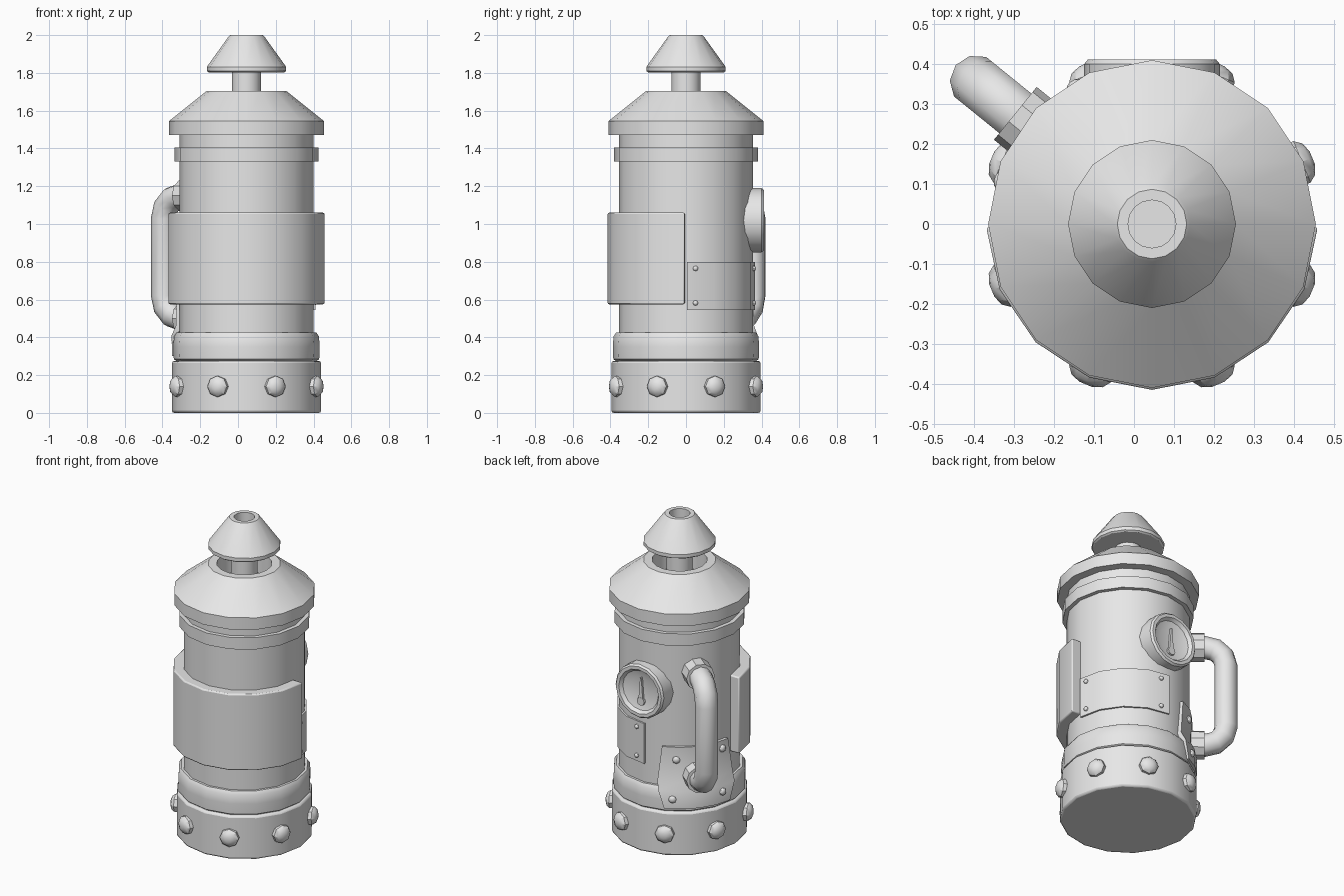
import bpy, bmesh, math
from math import sin, cos, radians, pi
from mathutils import Matrix, Vector

cube = bpy.data.objects.get("Cube")
if cube:
    bpy.data.objects.remove(cube)

AXIS = Vector((0.045, 0, 0))      # centre line of the boiler

metal = bpy.data.materials.new("plain_grey")
metal.use_nodes = True
GREY = (0.8, 0.8, 0.8, 1)
metal.diffuse_color = GREY
metal.node_tree.nodes["Principled BSDF"].inputs["Base Color"].default_value = GREY


def finish(name, bm, matrix=None, bevel=0, angle=35):
    bmesh.ops.recalc_face_normals(bm, faces=bm.faces)
    if matrix:
        bm.transform(matrix)
    mesh = bpy.data.meshes.new(name)
    bm.to_mesh(mesh)
    bm.free()
    mesh.materials.append(metal)
    obj = bpy.data.objects.new(name, mesh)
    bpy.context.collection.objects.link(obj)
    if bevel:
        mod = obj.modifiers.new("Bevel", 'BEVEL')
        mod.width, mod.segments = bevel, 2
        mod.limit_method, mod.angle_limit = 'ANGLE', radians(40)
    bpy.context.view_layer.objects.active = obj
    obj.select_set(True)
    bpy.ops.object.shade_smooth_by_angle(angle=radians(angle))
    obj.select_set(False)
    return obj


def lathe(name, profile, matrix=None, sides=16, bevel=0):
    """Revolve (radius, height) points about z and close both ends."""
    bm = bmesh.new()
    rings = [[bm.verts.new((r * cos(2 * pi * i / sides), r * sin(2 * pi * i / sides), z))
              for i in range(sides)] for r, z in profile]
    for a, b in zip(rings, rings[1:]):
        for i in range(sides):
            j = (i + 1) % sides
            bm.faces.new((a[i], a[j], b[j], b[i]))
    bm.faces.new(rings[0])
    bm.faces.new(rings[-1])
    return finish(name, bm, matrix or Matrix.Translation(AXIS), bevel)


def wrap(name, rows, steps, depth, bevel=0):
    """Curved slab round the boiler; rows are (height, radius, start, end)."""
    bm = bmesh.new()
    sheets = []
    for d in (0, depth):
        sheets.append([[bm.verts.new(((r - d) * cos(t), (r - d) * sin(t), z))
                        for t in (radians(a + (b - a) * i / steps) for i in range(steps + 1))]
                       for z, r, a, b in rows])
    for g in sheets:
        for lo, hi in zip(g, g[1:]):
            for i in range(steps):
                bm.faces.new((lo[i], lo[i + 1], hi[i + 1], hi[i]))
    out, inn = sheets

    def rim(g):
        return g[0] + [row[-1] for row in g[1:-1]] + g[-1][::-1] + [row[0] for row in g[-2:0:-1]]
    o, n = rim(out), rim(inn)
    for i in range(len(o)):
        j = (i + 1) % len(o)
        bm.faces.new((o[i], o[j], n[j], n[i]))
    return finish(name, bm, Matrix.Translation(AXIS), bevel)


def outward(angle, radius, z):
    """Frame whose local z points away from the boiler and local y points up."""
    t = radians(angle)
    n, up = Vector((cos(t), sin(t), 0)), Vector((0, 0, 1))
    m = Matrix((up.cross(n), up, n)).transposed().to_4x4()
    m.translation = AXIS + n * radius + up * z
    return m


def stud(name, angle, radius, z, size, height):
    lathe(name, [(size, -height), (size, height * 0.4), (size * 0.75, height * 0.8),
                 (size * 0.3, height)], outward(angle, radius, z), 8)


# Boiler body, bands and base
lathe("base", [(0.395, 0), (0.395, 0.275)], bevel=0.012)
lathe("lower_band", [(0.365, 0.27), (0.385, 0.285), (0.387, 0.35), (0.384, 0.405), (0.37, 0.425)])
lathe("body", [(0.355, 0.2), (0.355, 1.5)])
lathe("upper_band", [(0.38, 1.33), (0.38, 1.405)])

# Conical roof with an open collar, chimney and hood
lathe("roof", [(0.35, 1.47), (0.41, 1.47), (0.41, 1.545), (0.21, 1.705), (0.16, 1.705), (0.16, 1.58)])
lathe("chimney", [(0.077, 1.55), (0.077, 1.83)])
lathe("chimney_hood", [(0.2, 1.803), (0.21, 1.81), (0.21, 1.832), (0.095, 1.992), (0.087, 2.0),
                       (0.06, 2.0), (0.06, 1.92)])

# Curved plates on the body
wrap("front_panel", [(0.575, 0.415, 181, 359), (1.06, 0.415, 181, 359)], 8, 0.08, 0.008)
wrap("side_plate", [(0.545, 0.366, 1, 91), (0.8, 0.366, 1, 91)], 4, 0.03)
wrap("rear_patch", [(0.3, 0.397, 112, 172), (0.41, 0.397, 107, 178), (0.46, 0.374, 105, 180),
                    (0.68, 0.37, 109, 174)], 4, 0.03)

# Rivets
for k in range(8):
    stud("base_rivet", 22.5 + 45 * k, 0.388, 0.14, 0.056, 0.046)
for a in (8, 82):
    for z in (0.582, 0.765):
        stud("side_plate_rivet", a, 0.36, z, 0.014, 0.014)
for a, z, r in ((122, 0.6, 0.364), (167, 0.63, 0.364), (119, 0.36, 0.39), (164, 0.37, 0.39)):
    stud("rear_patch_rivet", a, r, z, 0.023, 0.02)

# Pressure gauge with a dished face and a pointer
lathe("gauge", [(0.17, -0.15), (0.17, -0.012), (0.16, 0), (0.14, 0), (0.125, -0.02), (0.08, -0.034)],
      outward(90, 0.412, 1.02))
lathe("gauge_pivot", [(0.026, -0.04), (0.026, -0.018)], outward(90, 0.412, 0.95), 8)
bm = bmesh.new()
face = bm.faces.new([bm.verts.new(p) for p in
                     ((-0.016, 0, -0.034), (0.016, 0, -0.034), (0.004, 0.15, -0.034), (-0.004, 0.15, -0.034))])
ext = bmesh.ops.extrude_face_region(bm, geom=[face])
bmesh.ops.translate(bm, vec=(0, 0, 0.014), verts=[v for v in ext["geom"] if isinstance(v, bmesh.types.BMVert)])
finish("gauge_pointer", bm, outward(90, 0.412, 0.95))

# Bent side pipe with collars
PIPE, TOP, LOW, REACH, BEND = 141, 1.15, 0.5, 0.565, 0.12
path = [(0.3, TOP)]
path += [(REACH - BEND + BEND * sin(t), TOP - BEND + BEND * cos(t)) for t in (i * pi / 6 for i in range(4))]
path += [(r, TOP + LOW - z) for r, z in reversed(path)]
bm = bmesh.new()
SIDES = 10
rings = []
for i, (r, z) in enumerate(path):
    before, after = path[max(i - 1, 0)], path[min(i + 1, len(path) - 1)]
    along = Vector((after[0] - before[0], 0, after[1] - before[1])).normalized()
    across = Vector((0, 1, 0)).cross(along)
    rings.append([bm.verts.new(Vector((r, 0, z)) + 0.067 * (across * cos(u) + Vector((0, 1, 0)) * sin(u)))
                  for u in (2 * pi * k / SIDES for k in range(SIDES))])
for a, b in zip(rings, rings[1:]):
    for k in range(SIDES):
        n = (k + 1) % SIDES
        bm.faces.new((a[k], a[n], b[n], b[k]))
for ring in (rings[0], rings[-1]):
    bm.faces.new(ring)
finish("side_pipe", bm, Matrix.Translation(AXIS) @ Matrix.Rotation(radians(PIPE), 4, 'Z'), angle=50)
for z in (TOP, LOW):
    lathe("pipe_collar", [(0.085, -0.1), (0.085, 0.08)], outward(PIPE, 0.36, z), 10)
